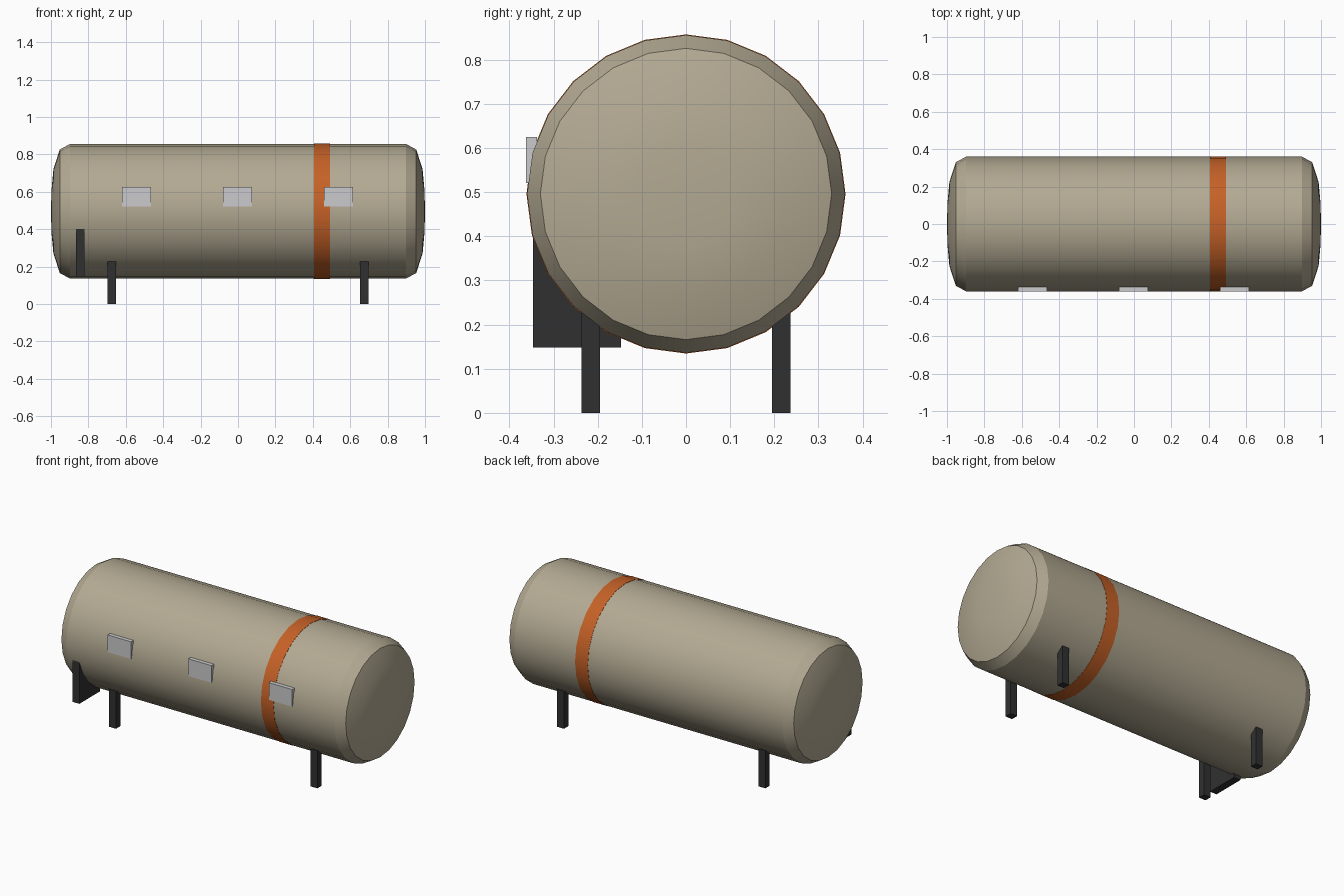
import bpy, bmesh, math
from mathutils import Vector

cube = bpy.data.objects.get("Cube")
if cube:
    bpy.data.objects.remove(cube, do_unlink=True)

SIDES = 24
AXIS_Z = 0.496


def material(name, rgb):
    mat = bpy.data.materials.new(name)
    mat.use_nodes = True
    mat.diffuse_color = (*rgb, 1)
    node = next(n for n in mat.node_tree.nodes if n.type == "BSDF_PRINCIPLED")
    node.inputs["Base Color"].default_value = (*rgb, 1)
    return mat


tan = material("tan paint", (0.45, 0.40, 0.29))
orange = material("orange paint", (0.56, 0.12, 0.02))
dark = material("dark steel", (0.03, 0.03, 0.03))
grey = material("light grey", (0.60, 0.60, 0.61))


def add_object(name, bm, mat):
    bmesh.ops.recalc_face_normals(bm, faces=bm.faces)
    mesh = bpy.data.meshes.new(name)
    bm.to_mesh(mesh)
    bm.free()
    mesh.materials.append(mat)
    obj = bpy.data.objects.new(name, mesh)
    bpy.context.collection.objects.link(obj)
    return obj


def lathe(name, profile, mat):
    """Turn (x, radius) points around the tank's long axis."""
    bm = bmesh.new()
    verts = [bm.verts.new((x, 0, AXIS_Z + r)) for x, r in profile]
    edges = [bm.edges.new(pair) for pair in zip(verts, verts[1:])]
    bmesh.ops.spin(bm, geom=verts + edges, cent=(0, 0, AXIS_Z), axis=(1, 0, 0),
                   angle=math.tau, steps=SIDES, use_merge=True)
    bmesh.ops.remove_doubles(bm, verts=bm.verts, dist=0.0001)
    obj = add_object(name, bm, mat)
    bpy.ops.object.select_all(action="DESELECT")
    bpy.context.view_layer.objects.active = obj
    obj.select_set(True)
    bpy.ops.object.shade_smooth_by_angle(angle=math.radians(28))
    return obj


def box(name, low, high, mat):
    low, high = Vector(low), Vector(high)
    bm = bmesh.new()
    bmesh.ops.create_cube(bm, size=1)
    bmesh.ops.scale(bm, vec=high - low, verts=bm.verts)
    bmesh.ops.translate(bm, vec=(low + high) / 2, verts=bm.verts)
    return add_object(name, bm, mat)


# Tank with chamfered, gently domed ends
half = [(0.898, 0.36), (0.953, 0.33), (0.987, 0.225), (0.997, 0.115), (1.0, 0)]
lathe("tank", [(-x, r) for x, r in reversed(half)] + half, tan)

# Painted stripe around the tank
lathe("stripe", [(0.406, 0.355), (0.406, 0.3615), (0.491, 0.3615), (0.491, 0.355)], orange)

# Four legs
for x, end in ((-0.675, "right"), (0.675, "left")):
    for y, side in ((-0.216, "front"), (0.216, "back")):
        box(f"{side}_{end}_leg", (x - 0.023, y - 0.021, 0), (x + 0.023, y + 0.021, 0.26), dark)

# Bracket under the front right of the tank
box("bracket", (-0.866, -0.347, 0.148), (-0.821, -0.147, 0.405), dark)

# Plates along the front
for i, x in enumerate((-0.542, -0.002, 0.538)):
    box(f"plate_{i + 1}", (x - 0.078, -0.362, 0.521), (x + 0.078, -0.338, 0.625), grey)
